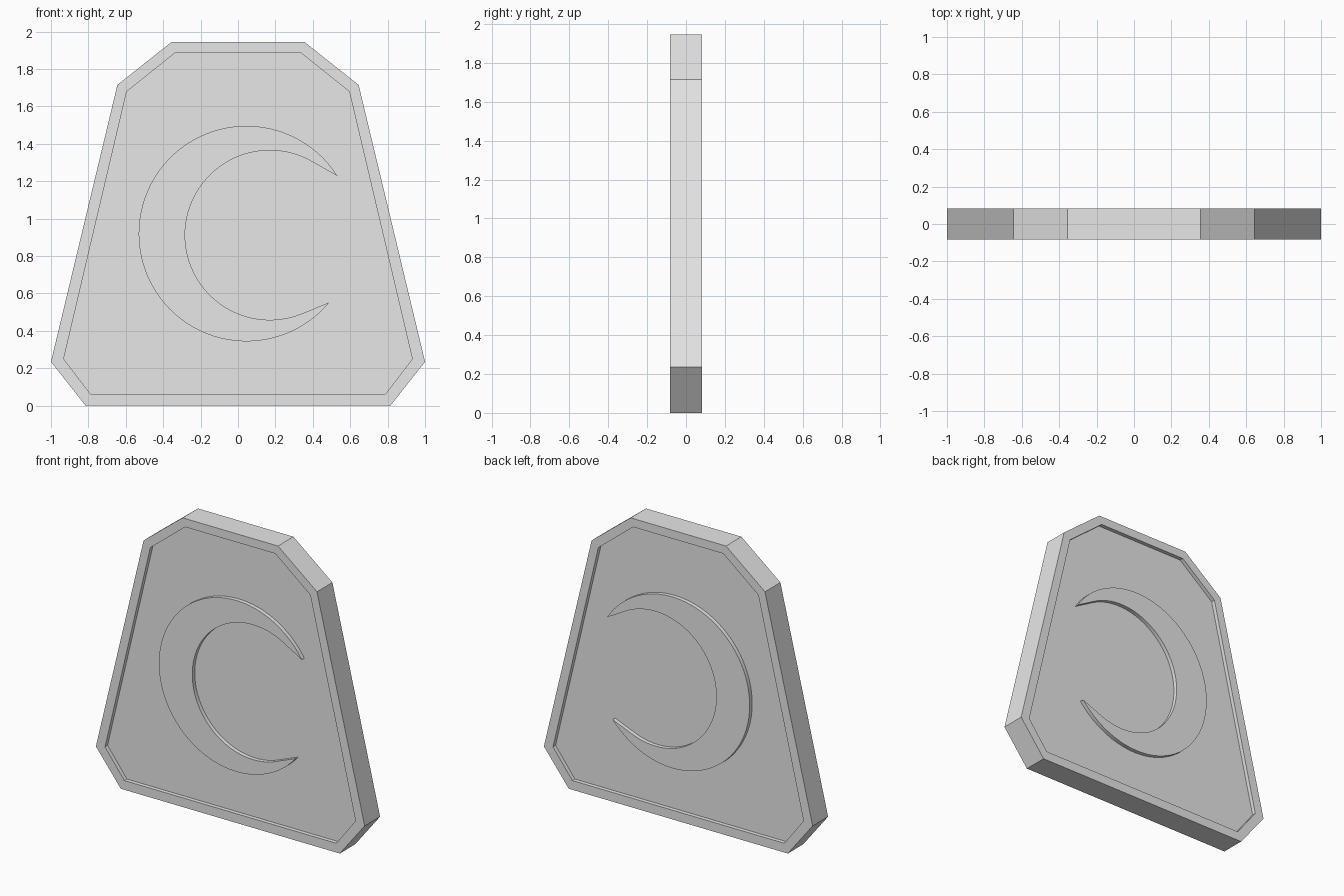
import bpy, bmesh
from math import acos, atan2, cos, sin, pi
from mathutils import Vector

cube = bpy.data.objects.get("Cube")
if cube:
    bpy.data.objects.remove(cube, do_unlink=True)

HALF = 0.082      # half thickness of the plate
DEPTH = 0.027     # depth of the recessed panels
STEPS = 72        # segments along the crescent

grey = bpy.data.materials.new("plain_grey")
grey.use_nodes = True
colour = (0.8, 0.8, 0.8, 1)
grey.diffuse_color = colour
grey.node_tree.nodes["Principled BSDF"].inputs["Base Color"].default_value = colour


def finish(bm, name):
    bmesh.ops.recalc_face_normals(bm, faces=bm.faces[:])
    mesh = bpy.data.meshes.new(name)
    bm.to_mesh(mesh)
    bm.free()
    mesh.materials.append(grey)
    obj = bpy.data.objects.new(name, mesh)
    bpy.context.collection.objects.link(obj)
    return obj


def mirrored(half):
    """Closed symmetric outline from its +x half, listed top to bottom."""
    return half + [(-x, z) for x, z in reversed(half)]


def bridge(bm, a, b):
    n = len(a)
    for i in range(n):
        j = (i + 1) % n
        bm.faces.new((a[i], a[j], b[j], b[i]))


# Plate with a rim and a recessed panel on both faces
outer = mirrored([(0.355, 1.945), (0.645, 1.715), (1.0, 0.235), (0.815, 0.0)])
inner = mirrored([(0.335, 1.888), (0.595, 1.68), (0.932, 0.25), (0.788, 0.062)])
floor = HALF - DEPTH
bm = bmesh.new()
rings = [[bm.verts.new((x, y, z)) for x, z in outline] for outline, y in (
    (inner, -floor), (inner, -HALF), (outer, -HALF),
    (outer, HALF), (inner, HALF), (inner, floor))]
for a, b in zip(rings, rings[1:]):
    bridge(bm, a, b)
bm.faces.new(rings[0])
bm.faces.new(rings[-1])
finish(bm, "plate")

# Crescent profile: round outer edge, inner arc running tangent into the tips
tips = Vector((0.535, 1.23)), Vector((0.49, 0.55))
out_c, out_r = Vector((0.045, 0.92)), 0.576
in_c, in_r = Vector((0.17, 0.912)), 0.453


def arc(centre, radius, start, end, steps):
    return [centre + radius * Vector((cos(t), sin(t))) for t in
            (start + (end - start) * i / steps for i in range(steps + 1))]


def tip_angle(tip, centre):
    d = tip - centre
    return atan2(d.y, d.x) % (2 * pi)


def tangent(tip):
    return acos(in_r / (tip - in_c).length)


outer_edge = arc(out_c, out_r, tip_angle(tips[0], out_c), tip_angle(tips[1], out_c), STEPS)
inner_edge = arc(in_c, in_r, tip_angle(tips[0], in_c) + tangent(tips[0]),
                 tip_angle(tips[1], in_c) - tangent(tips[1]), STEPS - 2)
inner_edge = [outer_edge[0]] + inner_edge + [outer_edge[-1]]

# Raised crescents on the front and back panels, level with the rim
for name, side in (("front_crescent", -1), ("back_crescent", 1)):
    bm = bmesh.new()
    layers = []
    for y in (side * (floor - 0.005), side * HALF):
        a = [bm.verts.new((p.x, y, p.y)) for p in outer_edge]
        b = [a[0]] + [bm.verts.new((p.x, y, p.y)) for p in inner_edge[1:-1]] + [a[-1]]
        for i in range(STEPS):
            quad = (a[i], a[i + 1], b[i + 1], b[i])
            bm.faces.new(list(dict.fromkeys(quad)))
        layers.append(a + b[-2:0:-1])
    bridge(bm, layers[0], layers[1])
    obj = finish(bm, name)
    bpy.ops.object.select_all(action="DESELECT")
    obj.select_set(True)
    bpy.context.view_layer.objects.active = obj
    bpy.ops.object.shade_smooth_by_angle()
